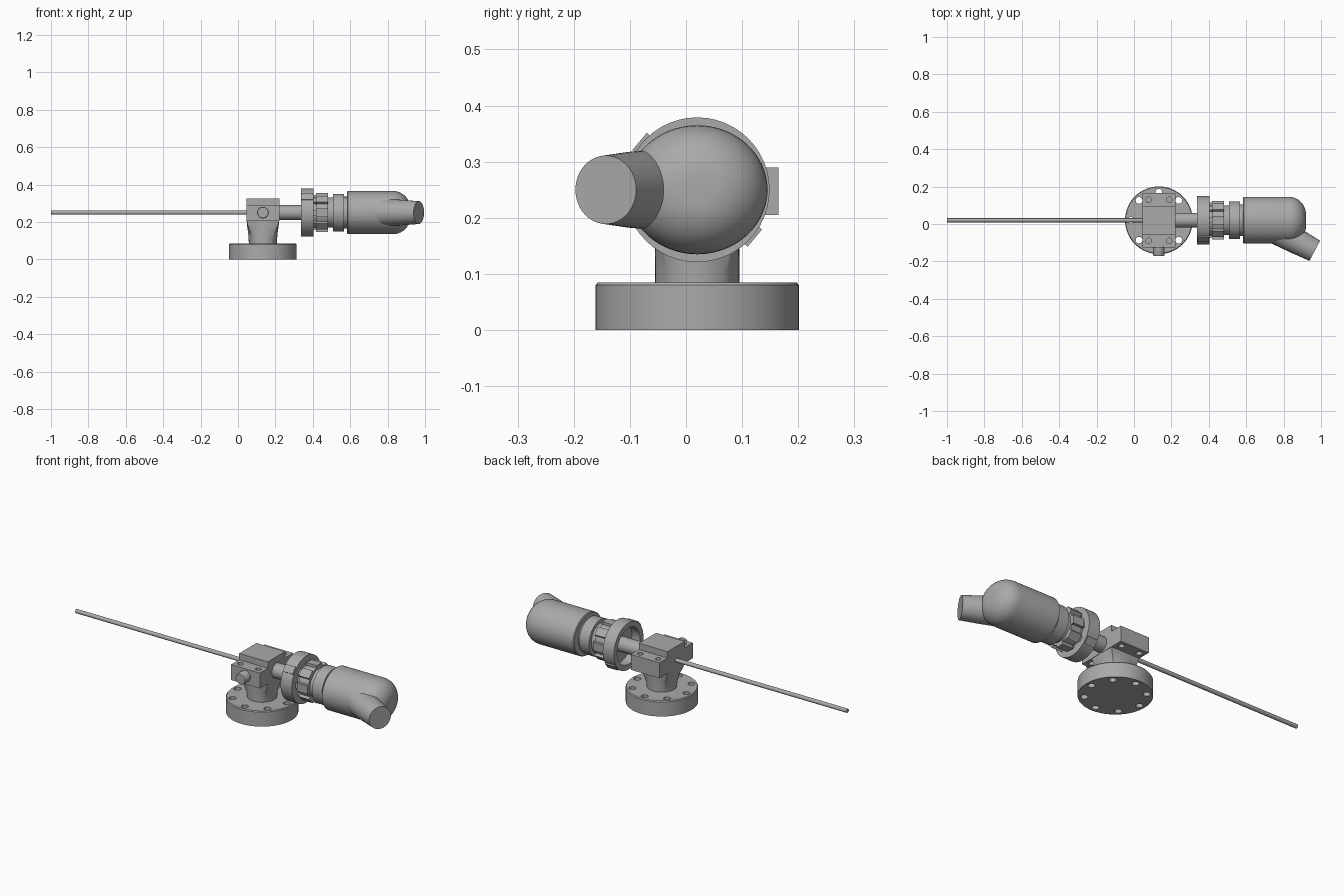
import bpy, bmesh, math
from mathutils import Vector, Matrix

if "Cube" in bpy.data.objects:
    bpy.data.objects.remove(bpy.data.objects["Cube"])

grey = bpy.data.materials.new("cast_grey")
grey.use_nodes = True
COLOUR = (0.4, 0.4, 0.4, 1)
grey.diffuse_color = COLOUR
grey.node_tree.nodes["Principled BSDF"].inputs["Base Color"].default_value = COLOUR

AX_Y, AX_Z = 0.02, 0.25      # main horizontal axis
COL_X = 0.133                # vertical axis of the base
TAU = 2 * math.pi


def loft(name, rings):
    """Skin a list of equal-length point rings and cap both ends."""
    bm = bmesh.new()
    loops = [[bm.verts.new(p) for p in ring] for ring in rings]
    n = len(loops[0])
    for a, b in zip(loops, loops[1:]):
        for i in range(n):
            j = (i + 1) % n
            bm.faces.new((a[i], a[j], b[j], b[i]))
    bm.faces.new(loops[0])
    bm.faces.new(loops[-1])
    bmesh.ops.recalc_face_normals(bm, faces=bm.faces)
    mesh = bpy.data.meshes.new(name)
    bm.to_mesh(mesh)
    bm.free()
    mesh.materials.append(grey)
    obj = bpy.data.objects.new(name, mesh)
    bpy.context.collection.objects.link(obj)
    return obj


def smooth(obj):
    bpy.ops.object.select_all(action="DESELECT")
    obj.select_set(True)
    bpy.context.view_layer.objects.active = obj
    bpy.ops.object.shade_smooth_by_angle(angle=math.radians(35))
    return obj


def turned(name, profile, origin, direction, n=48, flatten=1.0):
    """Revolve (distance, radius) pairs about a direction from an origin."""
    rot = Vector((1, 0, 0)).rotation_difference(Vector(direction)).to_matrix()
    rings = [[Vector(origin) + rot @ Vector((d, r * flatten * math.cos(TAU * i / n),
                                             r * math.sin(TAU * i / n)))
              for i in range(n)] for d, r in profile]
    return smooth(loft(name, rings))


def on_axis(name, profile, **kw):
    return turned(name, profile, (0, AX_Y, AX_Z), (1, 0, 0), **kw)


def drill(obj, spots, radius, z0, z1):
    """Cut vertical holes at the given spots."""
    for x, y in spots:
        cutter = turned("hole_cutter", [(0, radius), (z1 - z0, radius)], (x, y, z0), (0, 0, 1), n=20)
        cutter.hide_render = True
        mod = obj.modifiers.new("hole", "BOOLEAN")
        mod.operation, mod.solver, mod.object = "DIFFERENCE", "EXACT", cutter
        bpy.context.view_layer.objects.active = obj
        bpy.ops.object.modifier_apply(modifier=mod.name)
        bpy.data.objects.remove(cutter)
    smooth(obj)


def lugs(name, count, x0, x1, r0, r1, width, start=0.0):
    """Blocks spaced round the main axis."""
    for k in range(count):
        turn = Matrix.Rotation(start + TAU * k / count, 3, "X")
        rings = [[Vector((0, AX_Y, AX_Z)) + turn @ Vector((x, s * width / 2, r))
                  for s, r in ((-1, r0), (1, r0), (1, r1), (-1, r1))] for x in (x0, x1)]
        loft(name, rings)


# Base flange with a ring of through holes
flange = turned("base_flange", [(0, 0.181), (0.08, 0.181), (0.085, 0.177)],
                (COL_X, AX_Y, 0), (0, 0, 1), n=64)
drill(flange, [(COL_X + 0.15 * math.cos(TAU * k / 8), AX_Y + 0.15 * math.sin(TAU * k / 8))
               for k in range(8)], 0.018, -0.05, 0.15)

# Pedestal blending from a round foot to a square head
rings = []
for z, t in ((0.08, 0), (0.11, 0.08), (0.15, 0.4), (0.18, 0.8), (0.21, 1)):
    ring = []
    for i in range(48):
        c, s = math.cos(TAU * i / 48), math.sin(TAU * i / 48)
        m = max(abs(c), abs(s))
        ring.append((COL_X + c * (0.075 * (1 - t) + 0.087 / m * t),
                     AX_Y + s * (0.075 * (1 - t) + 0.075 / m * t), z))
    rings.append(ring)
smooth(loft("pedestal", rings))

# Valve block: raised centre with a drilled shoulder on each side
half = [(0.145, 0.205), (0.145, 0.29), (0.075, 0.29), (0.075, 0.325)]
section = half + [(-y, z) for y, z in reversed(half)]
block = loft("valve_block", [[(x, AX_Y + y, z) for y, z in section] for x in (0.046, 0.221)])
drill(block, [(COL_X + sx * 0.055, AX_Y + sy * 0.11) for sx in (-1, 1) for sy in (-1, 1)],
      0.015, 0.15, 0.35)

# Side plug and long rod
turned("side_plug", [(0, 0.031), (0.055, 0.031), (0.06, 0.028)], (COL_X, -0.11, AX_Z), (0, -1, 0), n=32)
on_axis("long_rod", [(-1, 0.011), (0.06, 0.011)], n=16)

# Shaft and stepped coupling with a hollow front ring
on_axis("shaft", [(0.2, 0.04), (0.39, 0.04)], n=32)
on_axis("coupling", [(0.385, 0.03), (0.385, 0.1), (0.336, 0.1), (0.336, 0.129), (0.404, 0.129),
                     (0.404, 0.082), (0.42, 0.082), (0.42, 0.092), (0.48, 0.092), (0.48, 0.08),
                     (0.508, 0.08), (0.508, 0.1), (0.568, 0.1), (0.568, 0.085), (0.6, 0.085)])
lugs("coupling_bar", 8, 0.4, 0.425, 0.07, 0.094, 0.03)
lugs("nut_lug", 8, 0.418, 0.482, 0.08, 0.104, 0.045)
lugs("ring_lug", 2, 0.34, 0.4, 0.11, 0.134, 0.04, start=math.radians(50))

# Rounded motor housing
R, ROUND, END = 0.115, 0.09, 0.92
dome = [(END - ROUND + ROUND * math.sin(a), R - ROUND + ROUND * math.cos(a))
        for a in (math.pi / 2 * k / 10 for k in range(11))]
on_axis("motor_housing", [(0.583, 0.111), (0.587, R)] + dome, n=64, flatten=1.09)

# Angled outlet on the end of the housing
turned("angled_outlet", [(0, 0.073), (0.12, 0.068), (0.222, 0.061)],
       (0.77, -0.04, AX_Z), (0.886, -0.464, 0))
